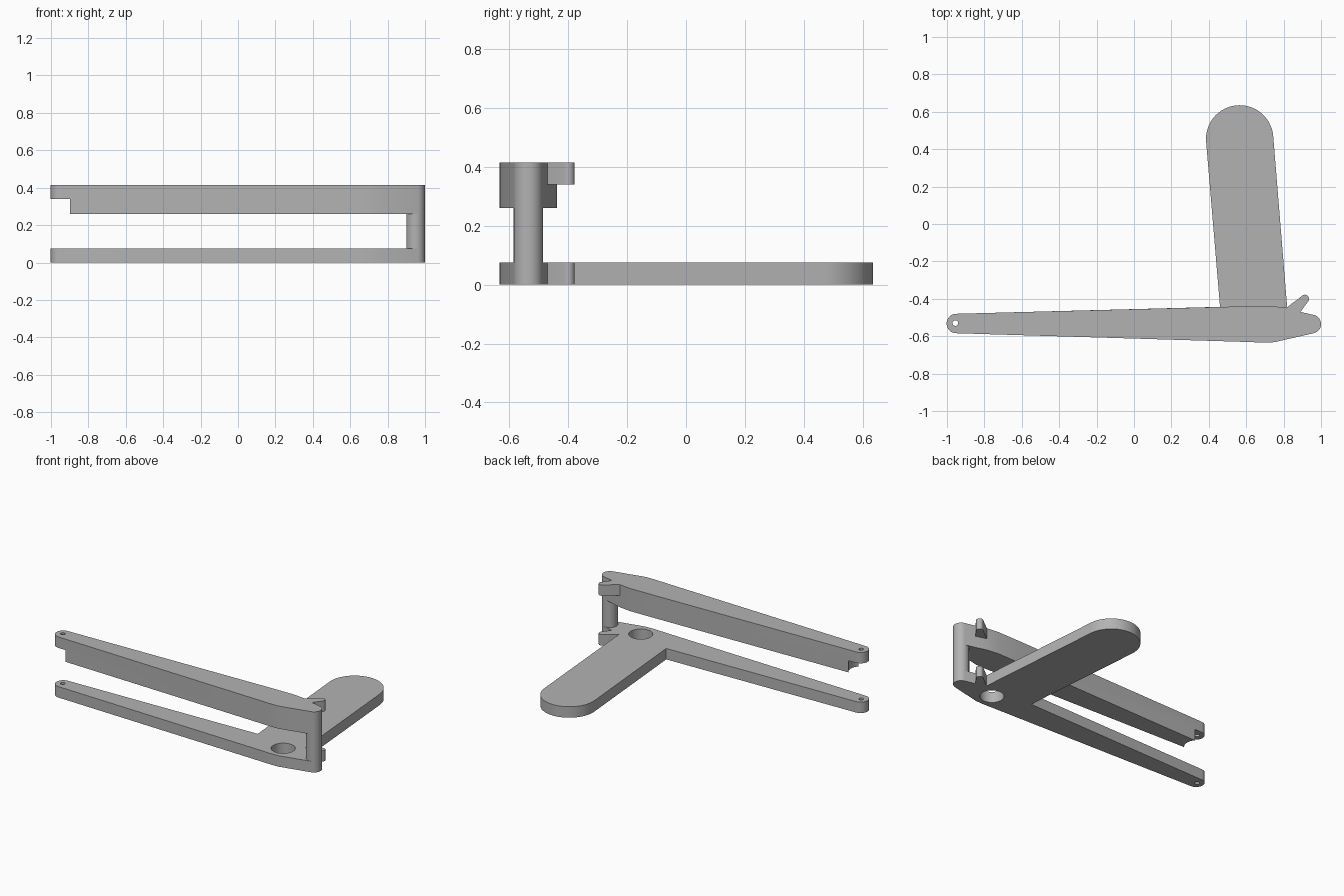
import bpy
import bmesh
from math import cos, sin, radians

cube = bpy.data.objects.get("Cube")
if cube:
    bpy.data.objects.remove(cube, do_unlink=True)

grey = bpy.data.materials.new("plain grey")
grey.use_nodes = True
colour = (0.45, 0.45, 0.45, 1)
grey.diffuse_color = colour
grey.node_tree.nodes["Principled BSDF"].inputs["Base Color"].default_value = colour


def arc(cx, cy, r, start, end, steps=20):
    angles = [radians(start + (end - start) * i / steps) for i in range(steps + 1)]
    return [(cx + r * cos(a), cy + r * sin(a)) for a in angles]


def circle(cx, cy, r, steps=48):
    return arc(cx, cy, r, 0, 360, steps)[:-1]


def prism(name, outline, z0, z1):
    """Extrude a counter-clockwise outline from z0 to z1."""
    bm = bmesh.new()
    base = bm.faces.new([bm.verts.new((x, y, z0)) for x, y in outline])
    top = bmesh.ops.extrude_face_region(bm, geom=[base])["geom"]
    verts = [g for g in top if isinstance(g, bmesh.types.BMVert)]
    bmesh.ops.translate(bm, vec=(0, 0, z1 - z0), verts=verts)
    bmesh.ops.recalc_face_normals(bm, faces=bm.faces)
    mesh = bpy.data.meshes.new(name)
    bm.to_mesh(mesh)
    bm.free()
    mesh.materials.append(grey)
    obj = bpy.data.objects.new(name, mesh)
    bpy.context.collection.objects.link(obj)
    return obj


def activate(obj):
    bpy.ops.object.select_all(action="DESELECT")
    obj.select_set(True)
    bpy.context.view_layer.objects.active = obj


def cut(obj, outline, z0, z1):
    """Remove a prism from the object, then discard the cutter."""
    cutter = prism("cutter", outline, z0, z1)
    cutter.hide_render = True
    mod = obj.modifiers.new("cut", "BOOLEAN")
    mod.operation = "DIFFERENCE"
    mod.solver = "EXACT"
    mod.object = cutter
    activate(obj)
    bpy.ops.object.modifier_apply(modifier=mod.name)
    bpy.data.objects.remove(cutter, do_unlink=True)


def smooth(obj):
    activate(obj)
    bpy.ops.object.shade_smooth_by_angle(angle=radians(25))


# Shared arm outline: front edge, pivot end, finger, back edge, pin end
PIN = (-0.95, -0.532)
PIVOT = (0.95, -0.535)
front_edge = [(0.55, -0.629), (0.69, -0.634), (0.75, -0.632)]
pivot_end = arc(*PIVOT, 0.05, -76, 76)
finger = [(0.89, -0.47)] + arc(0.914, -0.4, 0.022, -35, 125, 12) + [(0.815, -0.448)]
back_edge = [(0.73, -0.438), (0.56, -0.441)]
pin_end = arc(*PIN, 0.052, 92, 268)

# Paddle outline, tilted slightly and rounded at the far end
paddle = [(0.819, -0.446)] + arc(0.565, 0.455, 0.18, 4.8, 184.8, 40) + [(0.46, -0.443)]

# Lower arm with paddle, round opening and pin hole
lower_arm = prism("lower_arm_with_paddle",
                  front_edge + pivot_end + finger[:-1] + paddle + pin_end, 0, 0.075)
cut(lower_arm, circle(0.71, -0.525, 0.075), -0.1, 0.2)
cut(lower_arm, circle(-0.955, -0.53, 0.015, 24), -0.1, 0.2)
smooth(lower_arm)

# Upper arm: deep body, thinned at the pin end and under the finger
upper_arm = prism("upper_arm", front_edge + pivot_end + finger + back_edge + pin_end,
                  0.26, 0.415)
cut(upper_arm, circle(-0.955, -0.53, 0.08), 0.2, 0.34)
cut(upper_arm, [(0.815, -0.448), (0.89, -0.47), (0.98, -0.42), (0.95, -0.34), (0.83, -0.34)],
    0.2, 0.34)
cut(upper_arm, circle(-0.955, -0.53, 0.015, 24), 0.2, 0.5)
smooth(upper_arm)

# Post joining the two arms
post = prism("pivot_post", circle(*PIVOT, 0.05), 0.075, 0.26)
smooth(post)
